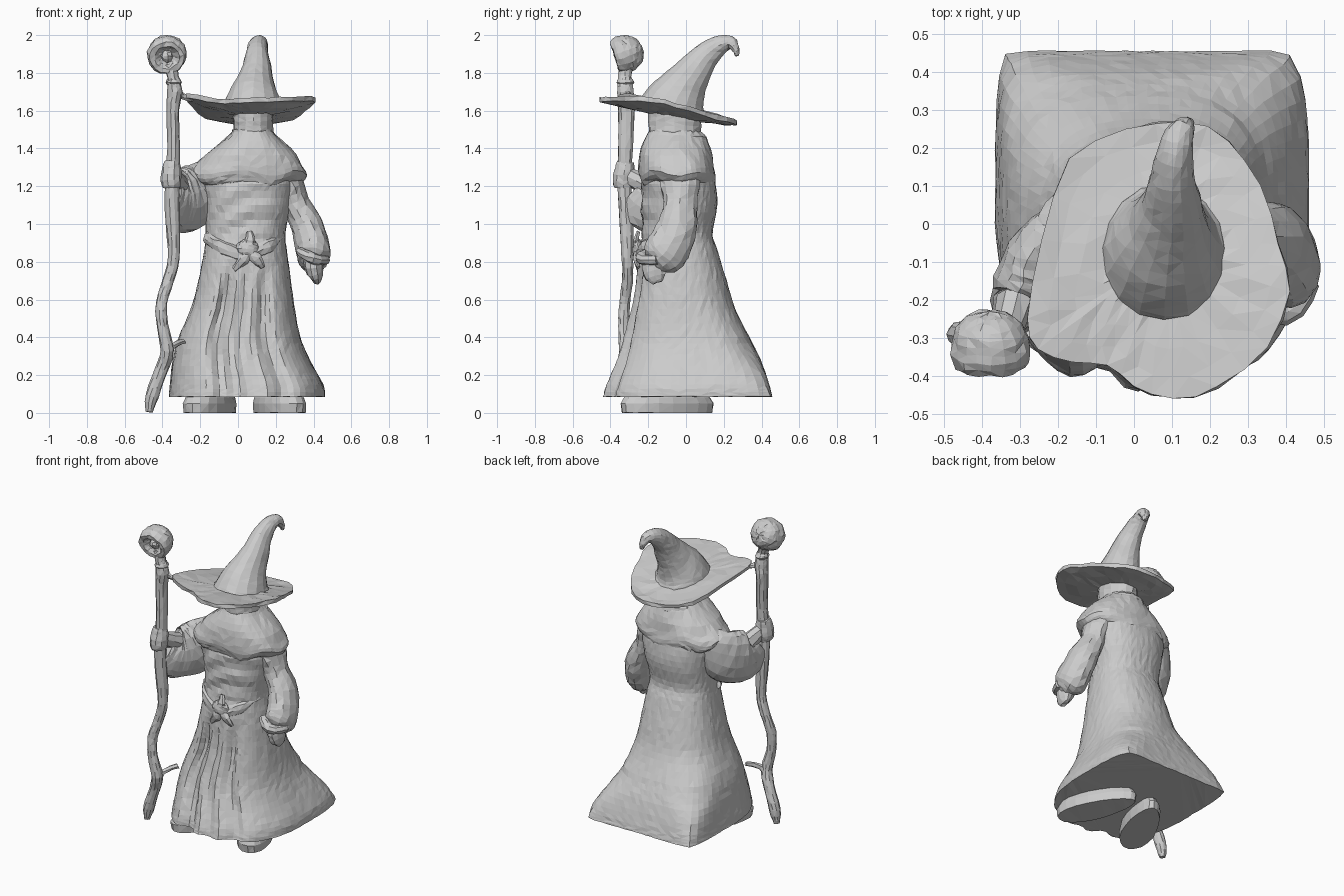
import bpy, bmesh, random
from math import sin, cos, pi, exp
from mathutils import Vector, Matrix

random.seed(4)


def spline(pts, k, closed=False):
    """Catmull-Rom resampling of equal-length tuples."""
    n, out = len(pts), []
    get = (lambda i: pts[i % n]) if closed else (lambda i: pts[max(0, min(n - 1, i))])
    for i in range(n if closed else n - 1):
        a, b, c, d = get(i - 1), get(i), get(i + 1), get(i + 2)
        for j in range(k):
            t = j / k
            out.append(tuple(0.5 * (2 * q + (r - p) * t + (2 * p - 5 * q + 4 * r - s) * t * t
                                    + (3 * q - p - 3 * r + s) * t ** 3)
                             for p, q, r, s in zip(a, b, c, d)))
    if not closed:
        out.append(tuple(pts[-1]))
    return out


def finish(name, bm, rough):
    """Roughen slightly, triangulate and link as a flat-shaded object."""
    for v in bm.verts:
        v.co += Vector([random.uniform(-rough, rough) for _ in range(3)])
        v.co.z = max(0, min(2, v.co.z))
    bmesh.ops.recalc_face_normals(bm, faces=bm.faces)
    bmesh.ops.triangulate(bm, faces=bm.faces)
    me = bpy.data.meshes.new(name)
    bm.to_mesh(me)
    bm.free()
    ob = bpy.data.objects.new(name, me)
    bpy.context.collection.objects.link(ob)
    return ob


def loft(name, rings, rough=0.003):
    bm = bmesh.new()
    rows = [[bm.verts.new(p) for p in ring] for ring in rings]
    n = len(rows[0])
    for a, b in zip(rows, rows[1:]):
        for i in range(n):
            bm.faces.new((a[i], a[(i + 1) % n], b[(i + 1) % n], b[i]))
    bm.faces.new(rows[0])
    bm.faces.new(rows[-1][::-1])
    return finish(name, bm, rough)


def tube(name, pts, sides=12, k=4, ref=(1, 0, 0), rough=0.003):
    """Points are (x, y, z, radius along ref, radius across)."""
    path, ref, rings = spline(pts, k), Vector(ref), []
    for i, p in enumerate(path):
        t = (Vector(path[min(i + 1, len(path) - 1)][:3]) - Vector(path[max(i - 1, 0)][:3])).normalized()
        u = (ref - t * t.dot(ref)).normalized()
        v = t.cross(u)
        rings.append([Vector(p[:3]) + u * p[3] * cos(a) + v * p[4] * sin(a)
                      for a in (2 * pi * j / sides for j in range(sides))])
    return loft(name, rings, rough)


def blob(name, loc, radii, segs=12, rough=0.004):
    bm = bmesh.new()
    bmesh.ops.create_uvsphere(bm, u_segments=segs, v_segments=segs // 2 + 2, radius=1)
    bm.transform(Matrix.Translation(loc) @ Matrix.Diagonal((*radii, 1)))
    return finish(name, bm, rough)


def level(row, sides, shape=None):
    """Oval section from (z, x0, x1, y0, y1, back squareness)."""
    z, x0, x1, y0, y1, n = row
    cx, hx, cy, ring = (x0 + x1) / 2, (x1 - x0) / 2, y0 + 0.55 * (y1 - y0), []
    for j in range(sides):
        a = 2 * pi * j / sides
        c, s = cos(a), sin(a)
        e = n if s > 0 else 2.4
        r = (abs(c) ** e + abs(s) ** e) ** (-1 / e)
        u, w = c * r, s * r
        p = Vector((cx + hx * u, cy + w * (y1 - cy if s > 0 else cy - y0), z))
        ring.append(shape(p, u, w) if shape else p)
    return ring


# Robe: soft torso swags, front drapes and a square spreading train
def robe_folds(p, u, w):
    if w < 0:
        drop = max(0, min(1, (0.8 - p.z) / 0.2))
        for g, depth in ((-0.34, 0.065), (0.02, 0.035), (0.42, 0.045)):
            p.y += depth * drop * exp(-((u - g - 0.04 * sin(p.z * 9)) / 0.13) ** 2)
        if 0.93 < p.z < 1.28:
            p.y += 0.006 * w * sin((p.z + 0.1 * u * u - 0.08 * u) * 2 * pi / 0.13)
    elif p.z < 0.4:
        p.x -= (0.045 if u > 0 else 0.02) * u * w ** 4
    return p


robe = [(1.40, -.10, .26, -.20, .10, 2.2), (1.25, -.20, .30, -.23, .15, 2.2),
        (1.10, -.18, .28, -.235, .165, 2.2), (.95, -.17, .25, -.23, .14, 2.2),
        (.85, -.18, .26, -.25, .17, 2.2), (.70, -.21, .28, -.27, .215, 2.2),
        (.55, -.25, .30, -.30, .26, 2.3), (.40, -.315, .33, -.34, .335, 3),
        (.28, -.345, .38, -.38, .395, 5), (.15, -.36, .45, -.435, .44, 14),
        (.085, -.365, .46, -.455, .455, 30)]
loft("robe", [level(r, 72, robe_folds) for r in spline(robe, 4)], 0.002)


# Shoulder cape with a wavy lower lip tucked in against the robe
def cape_wave(p, u, w):
    if p.z < 1.34:
        p.z += 0.015 * sin(5 * u + 4 * w) - 0.01
    return p


cape = [(1.50, -.03, .18, -.19, .06, 2), (1.47, -.045, .20, -.21, .10, 2), (1.40, -.13, .28, -.24, .13, 2),
        (1.33, -.21, .34, -.25, .145, 2.2), (1.28, -.26, .365, -.25, .155, 2.2),
        (1.24, -.24, .33, -.24, .155, 2.2), (1.22, -.19, .29, -.23, .15, 2.2)]
loft("shoulder_cape", [level(r, 40, cape_wave) for r in spline(cape, 2)])
tube("hood_roll", [(-.03, -.08, 1.44, .02, .02), (-.02, .04, 1.44, .03, .025), (.08, .09, 1.435, .035, .03),
                   (.17, .04, 1.44, .03, .025), (.19, -.08, 1.44, .02, .02)], 8, 3, (0, 0, 1))

# Head under the hat
tube("head", [(.08, -.06, 1.42, .11, .135), (.08, -.06, 1.52, .105, .14), (.08, -.06, 1.60, .105, .14)], 16)

# Hat brim: tilted back, drooping behind, curled up at the sides, thicker toward the head
outline = [(-.28, -.25), (-.24, -.04), (-.17, .17), (-.02, .25), (.13, .27), (.25, .22), (.33, .10), (.38, -.05),
           (.41, -.18), (.35, -.32), (.22, -.43), (.10, -.46), (.0, -.43), (-.07, -.37), (-.16, -.36), (-.25, -.33)]
edge = spline(outline, 2, True)


def brim_ring(f, lower):
    ring = []
    for ex, ey in edge:
        x, y = .08 + (ex - .08) * f, -.08 + (ey + .08) * f
        z = 1.60 - .2 * (y + .1) + .045 * ((x - .07) / .33) ** 2 + .03 * (1 - f) - lower
        z += .01 * f - .012 * max(0, (-y - .1) / .3) + .012 * max(0, (y - .2) / .07)
        ring.append(Vector((x, y, z)))
    return ring


loft("hat_brim", [brim_ring(f, 0) for f in (.2, .45, .65, .85, 1)]
     + [brim_ring(f, .024 + .04 * (1 - f)) for f in (1, .85, .65, .45, .2)], 0.004)

# Hat cone: leans back with a drooping tip
tube("hat_cone", [(.08, -.07, 1.60, .17, .19), (.082, -.05, 1.66, .145, .16), (.09, -.005, 1.74, .105, .12),
                  (.10, .05, 1.82, .08, .092), (.10, .105, 1.89, .062, .072), (.105, .175, 1.945, .05, .052),
                  (.12, .235, 1.96, .038, .036), (.135, .262, 1.925, .025, .02), (.14, .27, 1.89, .012, .01)],
     16, 3, rough=.002)

# Hanging sleeve and hand
tube("left_sleeve", [(.20, -.04, 1.32, .08, .10), (.27, -.03, 1.23, .075, .11), (.305, -.03, 1.11, .07, .09),
                     (.365, -.045, .99, .085, .105), (.395, -.09, .88, .09, .12), (.40, -.14, .82, .085, .11),
                     (.40, -.17, .79, .05, .06)], 14, 3, rough=.004)
tube("left_hand", [(.40, -.17, .84, .05, .06), (.40, -.17, .77, .05, .065), (.415, -.16, .72, .035, .055),
                   (.42, -.15, .69, .015, .03)], 10, 2)
tube("left_cuff", [(.33, -.19, .86, .02, .03), (.37, -.23, .83, .03, .035), (.42, -.22, .81, .03, .035),
                   (.46, -.15, .81, .025, .03)], 8, 2, (0, 0, 1))

# Raised sleeve and hand on the staff
tube("right_sleeve", [(-.08, -.04, 1.26, .10, .11), (-.18, -.04, 1.19, .15, .10), (-.25, -.09, 1.14, .175, .09),
                      (-.30, -.17, 1.12, .17, .075), (-.32, -.23, 1.13, .15, .055),
                      (-.335, -.28, 1.17, .10, .035)], 14, 3, (0, 0, 1), .004)
tube("right_hand", [(-.355, -.33, 1.19, .045, .05), (-.355, -.33, 1.23, .055, .06), (-.352, -.325, 1.29, .052, .055),
                    (-.35, -.32, 1.33, .04, .045)], 10, 2)
tube("right_wrist", [(-.31, -.2, 1.2, .06, .05), (-.34, -.3, 1.25, .045, .04)], 8, 2, (0, 0, 1))

# Crooked staff
tube("staff", [(-.47, -.29, .005, .018, .02), (-.455, -.29, .09, .035, .035), (-.405, -.30, .23, .034, .034),
               (-.375, -.32, .33, .036, .036), (-.40, -.33, .46, .03, .03), (-.405, -.325, .58, .03, .03),
               (-.37, -.31, .70, .03, .03), (-.34, -.31, .82, .032, .032), (-.345, -.315, 1.0, .038, .038),
               (-.35, -.325, 1.2, .038, .038), (-.34, -.32, 1.4, .034, .04), (-.345, -.315, 1.6, .034, .045),
               (-.335, -.32, 1.7, .04, .045), (-.345, -.325, 1.78, .03, .036), (-.36, -.315, 1.84, .04, .04)],
     10, 3, rough=.002)
tube("staff_collar", [(-.34, -.32, 1.735, .03, .03), (-.34, -.32, 1.75, .044, .05), (-.34, -.32, 1.775, .03, .03)], 10, 2)
tube("staff_twig", [(-.33, -.32, 1.70, .02, .02), (-.29, -.30, 1.675, .015, .015), (-.24, -.28, 1.66, .012, .012)],
     6, 2, (0, 0, 1))
tube("staff_lower_twig", [(-.385, -.32, .29, .03, .025), (-.35, -.29, .35, .02, .02), (-.29, -.22, .38, .015, .015)],
     6, 2, (0, 1, 0))

# Staff head: knob with a tilted flat front, hollowed, with a small stone inside
bm = bmesh.new()
bmesh.ops.create_uvsphere(bm, u_segments=18, v_segments=14, radius=1)
for v in bm.verts:
    if v.co.z > .72:
        v.co.z = 1.44 - 1.9 * (v.co.z - .35)
    elif v.co.z > .1:
        v.co.x *= 1 + .18 * v.co.z
        v.co.y *= 1 + .18 * v.co.z
bm.transform(Matrix.Translation((-.377, -.32, 1.9)) @ Matrix.Diagonal((.104, .095, .1, 1))
             @ Matrix.Rotation(pi / 2 + .32, 4, 'X'))
finish("staff_head", bm, .004)
blob("staff_stone", (-.375, -.335, 1.89), (.035, .035, .035), 8)

# Sash, knot and hanging ends
tube("sash", [(-.17, -.10, .93, .03, .015), (-.10, -.2, .885, .035, .02), (.03, -.245, .84, .04, .025),
              (.16, -.215, .88, .035, .02), (.23, -.10, .93, .03, .015)], 8, 4, (0, 0, 1), .004)
blob("sash_knot", (.05, -.255, .87), (.06, .03, .05))
for i, (x, z) in enumerate(((-.02, .76), (.06, .96), (.13, .77))):
    tube(f"sash_end_{i + 1}", [(.05, -.255, .86, .03, .015), ((x + .05) / 2 + .01, -.265, (z + .86) / 2, .03, .016),
                               (x, -.25, z, .015, .01)], 6, 2)

# Shoes, toes turned out
for name, side in (("right_shoe", -1), ("left_shoe", 1)):
    rings = []
    for z, f in ((0, .97), (.05, 1), (.08, .93), (.12, .75)):
        ring = []
        for j in range(20):
            a = 2 * pi * j / 20
            ln, wd = .245 * sin(a), (.10 - .02 * sin(a)) * cos(a)
            ring.append(Vector((.035 + side * (.175 - f * (ln * .42 - wd)), -.10 + f * (ln + wd * .32), z)))
        rings.append(ring)
    loft(name, rings, .002)
